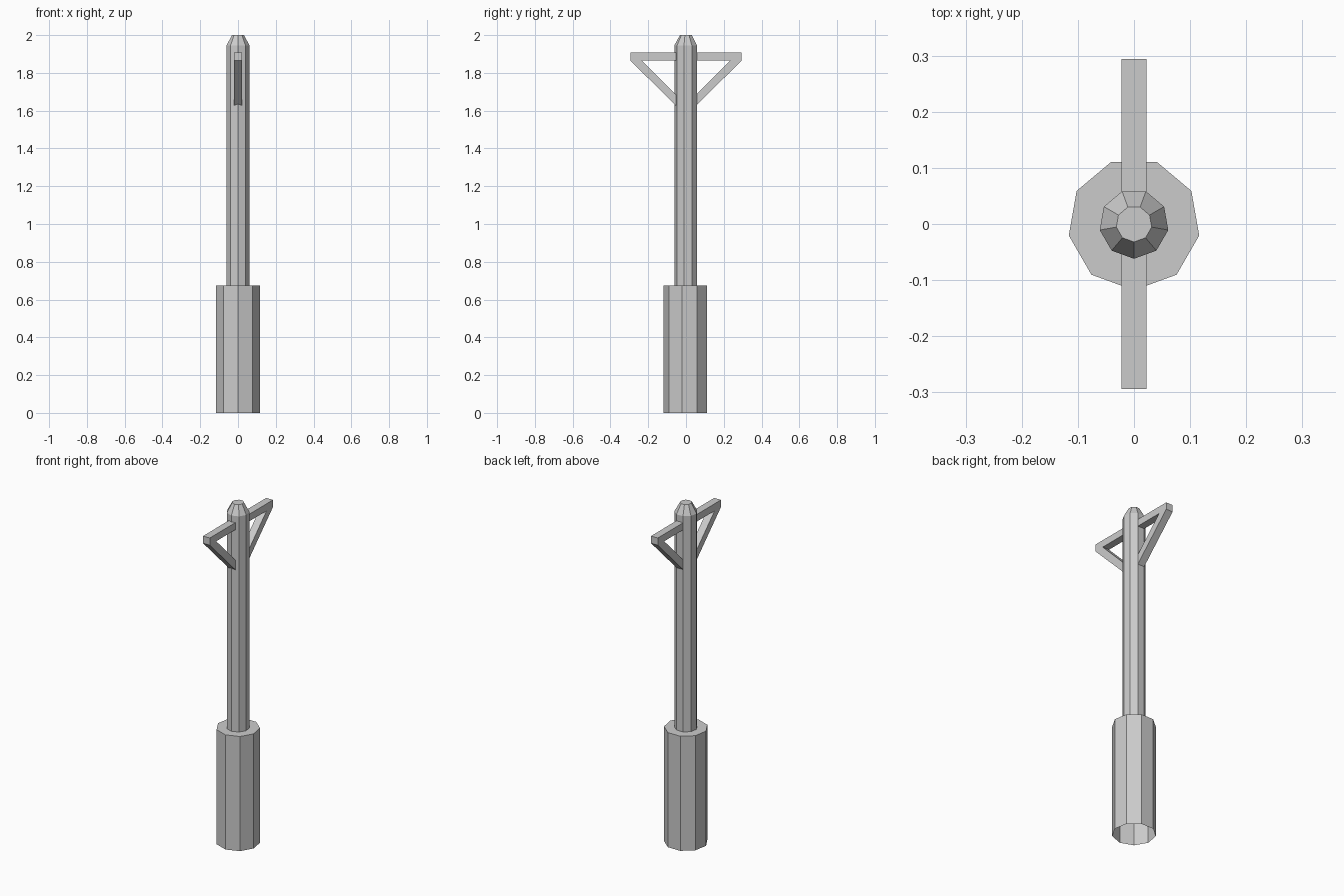
import bpy, bmesh
from math import sin, cos, pi

if "Cube" in bpy.data.objects:
    bpy.data.objects.remove(bpy.data.objects["Cube"])

SIDES = 9


def make_object(name, bm):
    bmesh.ops.recalc_face_normals(bm, faces=bm.faces)
    mesh = bpy.data.meshes.new(name)
    bm.to_mesh(mesh)
    bm.free()
    obj = bpy.data.objects.new(name, mesh)
    bpy.context.collection.objects.link(obj)
    return obj


def lathe(name, profile, cap_top=False):
    """Nine-sided flat-faced column from (radius, z) pairs, one corner facing -y."""
    bm = bmesh.new()
    rings = []
    for r, z in profile:
        angles = [-pi / 2 + 2 * pi * i / SIDES for i in range(SIDES)]
        rings.append([bm.verts.new((r * cos(a), r * sin(a), z)) for a in angles])
    for low, high in zip(rings, rings[1:]):
        for i in range(SIDES):
            j = (i + 1) % SIDES
            bm.faces.new((low[i], low[j], high[j], high[i]))
    if cap_top:
        bm.faces.new(rings[-1])
    return make_object(name, bm)


def bracket(name, side):
    """Horizontal arm and diagonal brace, drawn in the yz plane and given width in x."""
    outline = [(0.05, 1.907), (0.294, 1.907), (0.294, 1.865), (0.05, 1.623),
               (0.05, 1.681), (0.234, 1.865), (0.05, 1.865)]
    half = 0.022
    bm = bmesh.new()
    face = bm.faces.new([bm.verts.new((-half, side * y, z)) for y, z in outline])
    ext = bmesh.ops.extrude_face_region(bm, geom=[face], use_keep_orig=True)
    moved = [v for v in ext["geom"] if isinstance(v, bmesh.types.BMVert)]
    bmesh.ops.translate(bm, verts=moved, vec=(2 * half, 0, 0))
    return make_object(name, bm)


# Thick base sleeve, open underneath, with a flat shoulder up to the post
lathe("base", [(0.118, 0), (0.118, 0.675), (0.062, 0.675)])

# Slim post with a tapered tip
lathe("post", [(0.062, 0.675), (0.062, 1.945), (0.032, 2.0)], cap_top=True)

# Braced arms to front and back
for label, side in (("front", -1), ("back", 1)):
    bracket(label + "_arm_bracket", side)
